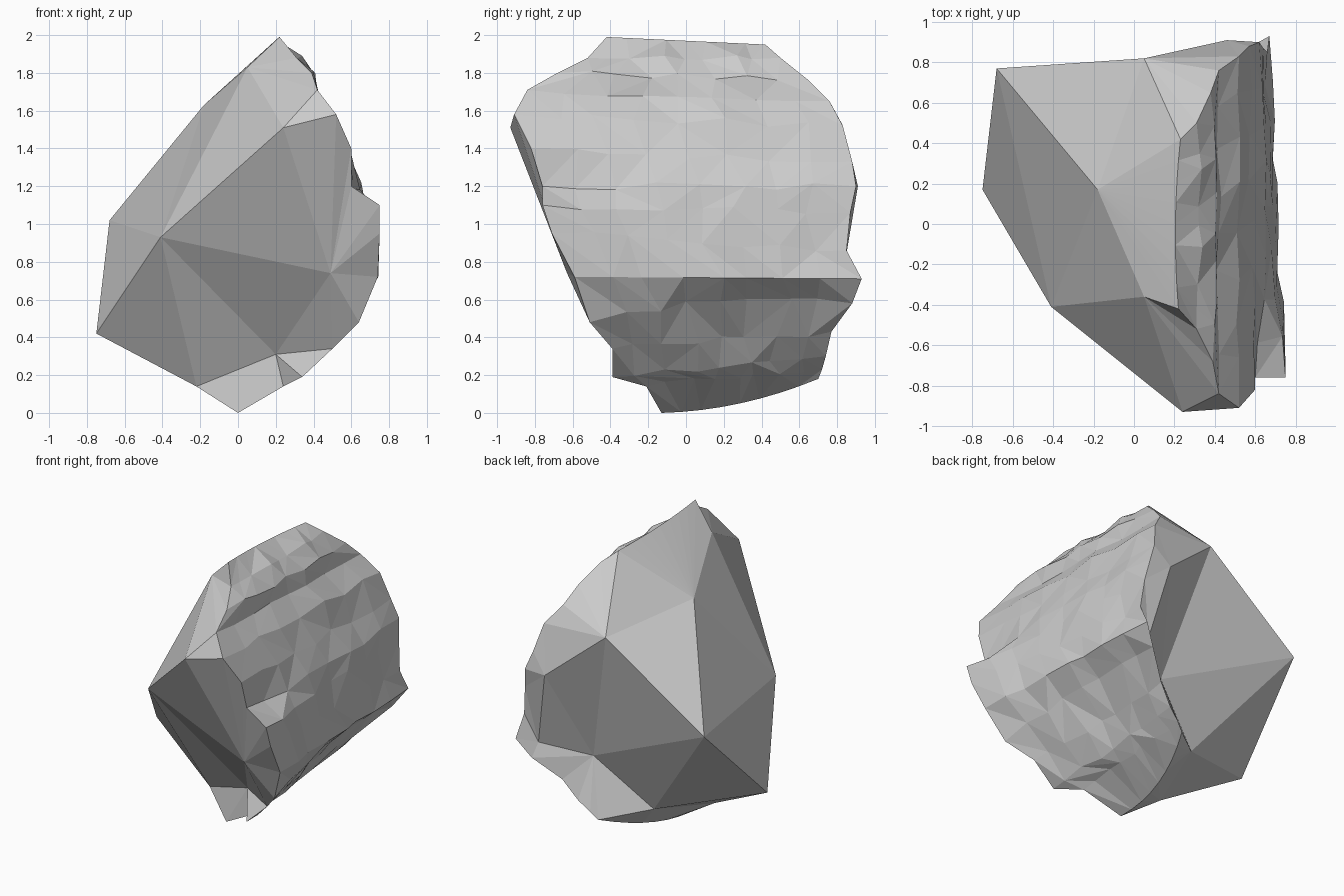
import bpy, bmesh, random
from mathutils import Vector

if "Cube" in bpy.data.objects:
    bpy.data.objects.remove(bpy.data.objects["Cube"])

random.seed(4)
COLS = 9

# Broken right-hand face: each row runs from its front rim point to its back rim point
rows = [
    ((0.22, -0.42, 1.99), (0.23, 0.42, 1.95)),
    ((0.31, -0.52, 1.88), (0.31, 0.50, 1.88)),
    ((0.39, -0.68, 1.80), (0.38, 0.65, 1.76)),
    ((0.42, -0.84, 1.71), (0.42, 0.76, 1.65)),
    ((0.52, -0.91, 1.58), (0.52, 0.83, 1.52)),
    ((0.60, -0.82, 1.40), (0.57, 0.88, 1.33)),
    ((0.60, -0.76, 1.20), (0.62, 0.90, 1.20)),
    ((0.75, -0.76, 1.10), (0.64, 0.87, 1.06)),
    ((0.75, -0.71, 0.95), (0.66, 0.85, 0.86)),
    ((0.74, -0.59, 0.72), (0.67, 0.93, 0.71)),
    ((0.64, -0.51, 0.48), (0.58, 0.88, 0.58)),
    ((0.50, -0.39, 0.34), (0.42, 0.77, 0.43)),
    ((0.34, -0.39, 0.19), (0.32, 0.74, 0.30)),
    ((0.24, -0.21, 0.14), (0.24, 0.72, 0.23)),
    ((0.00, -0.13, 0.00), (0.19, 0.70, 0.18)),
]
# Sideways and vertical bow at the middle of some rows
bow = {0: (-0.02, 0), 1: (0.02, 0), 2: (0.02, 0), 6: (0.05, 0), 7: (-0.02, 0),
       8: (-0.02, 0), 10: (-0.03, 0.06), 11: (-0.03, 0), 14: (-0.06, -0.04)}

# Large facet corners of the left-hand side
corners = {
    "A": (-0.75, 0.17, 0.42), "B": (-0.68, 0.77, 1.02), "C": (-0.41, -0.41, 0.93),
    "D": (-0.18, 0.17, 1.63), "E": (0.05, -0.36, 1.83), "G": (0.05, 0.82, 1.54),
    "H": (0.46, 0.91, 1.20), "I": (0.24, -0.93, 1.51), "K": (0.49, -0.63, 0.74),
    "L": (0.20, -0.18, 0.31), "M": (-0.22, 0.00, 0.14), "Q": (0.29, 0.61, 0.57),
    "R": (0.57, 0.82, 0.67), "S": (-0.08, 0.47, 0.24),
}

bm = bmesh.new()
V = {k: bm.verts.new(p) for k, p in corners.items()}

# Rough face grid with slight irregularity inside the rim
grid = []
for i, (a, b) in enumerate(rows):
    line = []
    dx, dz = bow.get(i, (0, 0))
    for j in range(COLS):
        t = j / (COLS - 1)
        p = Vector(a).lerp(Vector(b), t)
        w = 4 * t * (1 - t)
        p += Vector((dx * w, 0, dz * w))
        if 0 < j < COLS - 1 and 0 < i < len(rows) - 1:
            p.x += random.uniform(-0.015, 0.012)
            p.y += random.uniform(-0.04, 0.04)
            if i != 9:
                p.z += random.uniform(-0.02, 0.02)
        line.append(bm.verts.new(p))
    grid.append(line)
for r0, r1 in zip(grid, grid[1:]):
    for j in range(COLS - 1):
        q = (r0[j], r0[j + 1], r1[j + 1], r1[j])
        k = random.randint(0, 1)
        bm.faces.new((q[k], q[k + 1], q[k + 2]))
        bm.faces.new((q[k], q[k + 2], q[(k + 3) % 4]))

front = [r[0] for r in grid]
back = [r[-1] for r in grid]
top, bottom = grid[0], grid[-1]
mid = COLS // 2


def fan(center, ring):
    """Triangles from one corner to a chain of neighbours."""
    c = V[center]
    ring = [V[r] if isinstance(r, str) else r for r in ring]
    for p, q in zip(ring, ring[1:]):
        bm.faces.new((c, p, q))


# Large facets joining the corners to the rim
fan("E", ["D", *front[0:4], "I", "C", "D"])
fan("I", front[3:5])
fan("K", ["I", *front[4:12], "L", "C", "I"])
fan("L", [*front[11:15], "M", "C"])
fan("A", ["C", "M", "S", "B", "C"])
fan("B", ["C", "D", "G", "Q", "S"])
fan("D", [*top, "G"])
fan("G", [*back[0:5], "H", "Q"])
fan("H", [*back[4:8], "R", "Q"])
fan("R", [*back[7:11], "Q"])
fan("Q", [*back[10:15], "S"])
fan("M", [*bottom[:mid + 1], "S"])
fan("S", bottom[mid:])

bmesh.ops.recalc_face_normals(bm, faces=bm.faces)
mesh = bpy.data.meshes.new("rock")
bm.to_mesh(mesh)
bm.free()
rock = bpy.data.objects.new("rock", mesh)
bpy.context.collection.objects.link(rock)
